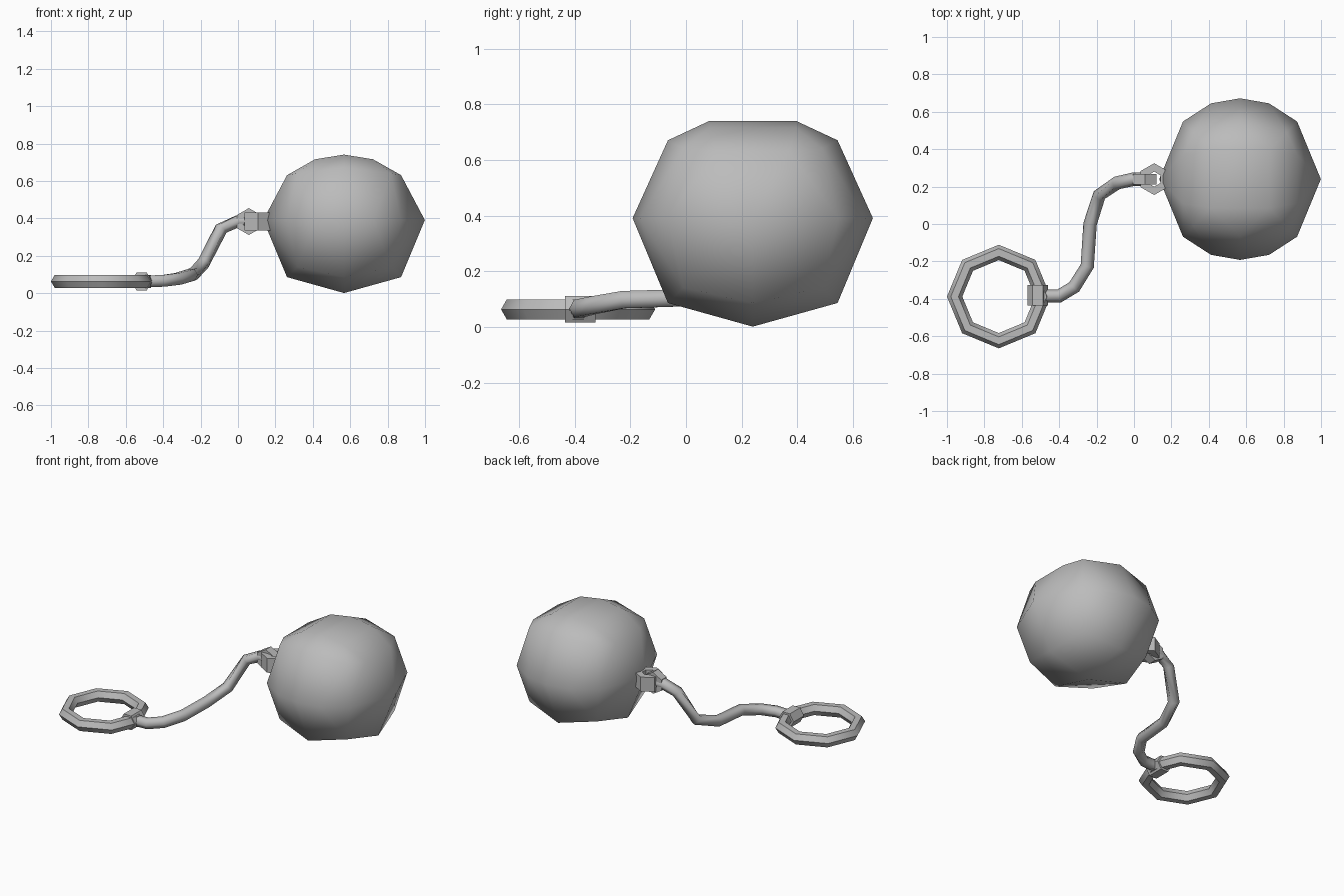
import bpy, bmesh, math
from mathutils import Vector, Matrix

cube = bpy.data.objects.get("Cube")
if cube:
    bpy.data.objects.remove(cube, do_unlink=True)

grey = bpy.data.materials.new("iron_grey")
grey.use_nodes = True
grey.diffuse_color = (0.5, 0.5, 0.5, 1)
grey.node_tree.nodes["Principled BSDF"].inputs["Base Color"].default_value = (0.5, 0.5, 0.5, 1)


def finish(name, bm, location=(0, 0, 0), smooth=None):
    bmesh.ops.recalc_face_normals(bm, faces=bm.faces)
    mesh = bpy.data.meshes.new(name)
    bm.to_mesh(mesh)
    bm.free()
    mesh.materials.append(grey)
    obj = bpy.data.objects.new(name, mesh)
    obj.location = location
    bpy.context.collection.objects.link(obj)
    if smooth:
        bpy.ops.object.select_all(action="DESELECT")
        obj.select_set(True)
        bpy.context.view_layer.objects.active = obj
        bpy.ops.object.shade_smooth_by_angle(angle=math.radians(smooth))
    return obj


def sweep(bm, rings, closed=False):
    """Skin a list of equal vertex loops into a tube."""
    loops = [[bm.verts.new(p) for p in ring] for ring in rings]
    pairs = list(zip(loops, loops[1:]))
    if closed:
        pairs.append((loops[-1], loops[0]))
    else:
        bm.faces.new(loops[0])
        bm.faces.new(loops[-1])
    for a, b in pairs:
        for i in range(len(a)):
            j = (i + 1) % len(a)
            bm.faces.new((a[i], a[j], b[j], b[i]))


def hex_link(name, location, outer, inner, half, turn):
    """Hexagonal link with a hole, its axis turned away from z."""
    bm = bmesh.new()
    rings = []
    for k in range(6):
        a = math.radians(30 + 60 * k)
        rings.append([turn @ Vector((r * math.cos(a), r * math.sin(a), z))
                      for r, z in ((outer, -half), (outer, half), (inner, half), (inner, -half))])
    sweep(bm, rings, closed=True)
    return finish(name, bm, location)


# Ball: one quarter of a faceted sphere, mirrored and wrapped
quarter = [(0, 0, -.39), (.305, 0, -.305), (0, .305, -.305), (.25, .25, -.25),
           (.432, 0, 0), (.305, .308, 0), (.155, .405, 0), (0, .432, 0),
           (.25, .25, .25), (.305, .13, .24), (0, .305, .28),
           (.155, .155, .325), (0, .155, .35)]
bm = bmesh.new()
for p in {(sx * x, sy * y, z) for x, y, z in quarter for sx in (1, -1) for sy in (1, -1)}:
    bm.verts.new(p)
bmesh.ops.convex_hull(bm, input=bm.verts)
finish("ball", bm, (.567, .24, .391), 80)

# Shackle ring: eight segments with a hexagonal section
bm = bmesh.new()
rings = []
for k in range(8):
    a = math.tau * k / 8
    ring = []
    for s in range(6):
        b = math.tau * s / 6
        r = .236 + .041 * math.cos(b)
        ring.append((r * math.cos(a), r * math.sin(a), .041 * math.sin(b)))
    rings.append(ring)
sweep(bm, rings, closed=True)
finish("shackle_ring", bm, (-.723, -.388, .063), 50)

# Collar gripping the ring
bm = bmesh.new()
sweep(bm, [[(.055 * math.cos(math.tau * s / 6), y, .055 * math.sin(math.tau * s / 6))
            for s in range(6)] for y in (-.055, .055)])
finish("ring_collar", bm, (-.515, -.38, .063))

# Cord from the collar up to the ball
path = [Vector(p) for p in [(-.5, -.385, .063), (-.4, -.385, .066), (-.32, -.337, .077),
                            (-.25, -.225, .098), (-.235, 0, .105), (-.185, .155, .16),
                            (-.09, .22, .345), (0, .24, .385), (.04, .24, .385)]]
bm = bmesh.new()
rings = []
for i, p in enumerate(path):
    d = (path[min(i + 1, len(path) - 1)] - path[max(i - 1, 0)]).normalized()
    side = d.cross(Vector((0, 0, 1))).normalized()
    up = side.cross(d)
    rings.append([p + .036 * (side * math.cos(math.tau * s / 6) + up * math.sin(math.tau * s / 6))
                  for s in range(6)])
sweep(bm, rings)
finish("cord", bm, smooth=65)

# Interlocked links between cord and ball
hex_link("ball_link", (.108, .24, .383), .085, .04, .048, Matrix.Identity(3))
hex_link("cord_link", (.058, .24, .383), .072, .035, .028, Matrix.Rotation(math.radians(90), 3, "X"))
